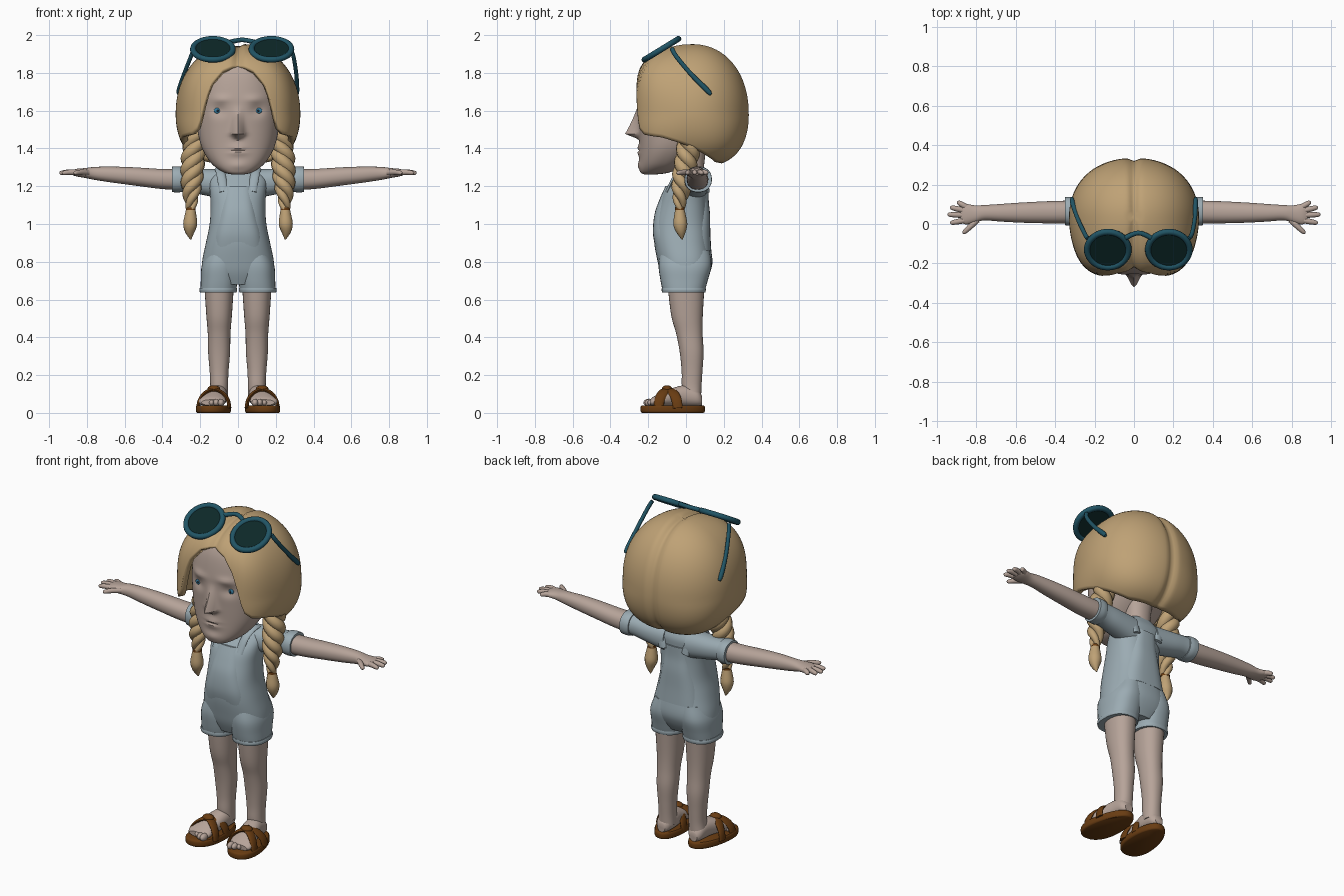
import bpy, bmesh
from math import sin, cos, pi, exp, radians, copysign
from mathutils import Vector

cube = bpy.data.objects.get("Cube")
if cube:
    bpy.data.objects.remove(cube, do_unlink=True)


def material(name, *rgb):
    m = bpy.data.materials.new(name)
    m.use_nodes = True
    m.diffuse_color = (*rgb, 1)
    m.node_tree.nodes["Principled BSDF"].inputs["Base Color"].default_value = (*rgb, 1)
    return m


SKIN = material("skin", .47, .37, .32)
HAIR = material("blond_hair", .52, .36, .18)
CLOTH = material("grey_blue_cloth", .33, .41, .45)
LEATHER = material("brown_leather", .14, .045, .006)
FRAME = material("teal_frame", .015, .09, .13)
LENS = material("dark_lens", .004, .022, .022)
IRIS = material("blue_iris", .04, .2, .34)
PUPIL = material("pupil", .01, .02, .03)


def finish(ob, name, mat, angle=40):
    ob.name = ob.data.name = name
    ob.data.materials.append(mat)
    bpy.ops.object.select_all(action="DESELECT")
    ob.select_set(True)
    bpy.context.view_layer.objects.active = ob
    bpy.ops.object.shade_smooth_by_angle(angle=radians(angle))
    return ob


def skin_rings(name, rings, mat, s=1, cap_end=True, angle=40):
    """Join rings of points into one closed or open surface; s=-1 mirrors it."""
    bm = bmesh.new()
    rows = [[bm.verts.new((p.x * s, p.y, p.z)) for p in r] for r in rings]
    n = len(rows[0])
    for a, b in zip(rows, rows[1:]):
        for i in range(n):
            j = (i + 1) % n
            bm.faces.new((a[i], a[j], b[j], b[i]))
    bm.faces.new(rows[0])
    if cap_end:
        bm.faces.new(rows[-1])
    bmesh.ops.recalc_face_normals(bm, faces=bm.faces)
    me = bpy.data.meshes.new(name)
    bm.to_mesh(me)
    bm.free()
    ob = bpy.data.objects.new(name, me)
    bpy.context.collection.objects.link(ob)
    return finish(ob, name, mat, angle)


def spline(keys, sub):
    """Smooth curve through tuples of any length."""
    k = [keys[0], *keys, keys[-1]]
    out = []
    for a, b, c, d in zip(k, k[1:], k[2:], k[3:]):
        for i in range(sub):
            t = i / sub
            out.append(tuple(q + .5 * t * (r - p + t * (2*p - 5*q + 4*r - w + t * (3*(q - r) + w - p)))
                             for p, q, r, w in zip(a, b, c, d)))
    return out + [tuple(keys[-1])]


def loft(name, axis, keys, mat, s=1, n=32, sub=5, e=2.2, warp=None):
    """Keys hold: position on axis, centre a, centre b, radius a, radius b."""
    rings = []
    for p, ca, cb, ra, rb in spline(keys, sub):
        ring = []
        for i in range(n):
            c, q = cos(2 * pi * i / n), sin(2 * pi * i / n)
            a = ca + ra * copysign(abs(c) ** (2 / e), c)
            b = cb + rb * copysign(abs(q) ** (2 / e), q)
            v = Vector({"x": (p, a, b), "y": (a, p, b), "z": (a, b, p)}[axis])
            ring.append(warp(v) if warp else v)
        rings.append(ring)
    return skin_rings(name, rings, mat, s)


def tube(name, keys, mat, s=1, n=12, sub=4, wide=1, ref=None):
    """Keys hold x, y, z, radius."""
    pts = spline(keys, sub)
    ps = [Vector(p[:3]) for p in pts]
    if ref is None:
        d = ps[-1] - ps[0]
        k = min(range(3), key=lambda i: abs(d[i]))
        ref = Vector([float(i == k) for i in range(3)])
    rings = []
    for i, p in enumerate(ps):
        t = (ps[min(i + 1, len(ps) - 1)] - ps[max(i - 1, 0)]).normalized()
        b = (ref - t * ref.dot(t)).normalized()
        m, r = t.cross(b), pts[i][3]
        rings.append([p + b * r * wide * cos(2 * pi * j / n) + m * r * sin(2 * pi * j / n) for j in range(n)])
    return skin_rings(name, rings, mat, s)


def ball(name, loc, scale, mat):
    bpy.ops.mesh.primitive_uv_sphere_add(segments=20, ring_count=12, location=loc)
    ob = bpy.context.object
    ob.scale = scale
    return finish(ob, name, mat)


# Head with sculpted nose, sockets, lips and chin
def face_warp(v):
    if v.y < -.05:
        x, z = v.x, v.z
        bump = lambda cx, w, cz, h: exp(-((abs(x) - cx) / w) ** 2 - ((z - cz) / h) ** 2)
        f = (1.63 - z) / .155 if z > 1.475 else 1 - (1.475 - z) / .03
        f = min(1, max(0, f))
        v.y -= .075 * f ** 1.3 * exp(-(x / (.016 + .014 * f)) ** 2)
        v.y += .014 * bump(.1, .04, 1.6, .03) - .01 * bump(.09, .05, 1.66, .02)
        v.y += .012 * bump(0, .045, 1.39, .007) - .015 * bump(0, .05, 1.39, .03)
        v.y -= .01 * bump(0, .05, 1.31, .025)
    return v


profile = [(1.262, .03, -.22, -.16), (1.275, .08, -.24, -.08), (1.32, .14, -.245, 0),
           (1.4, .19, -.245, .08), (1.5, .215, -.25, .15), (1.6, .225, -.255, .2),
           (1.7, .22, -.25, .2), (1.8, .2, -.23, .2), (1.86, .15, -.19, .15), (1.9, .05, -.1, .1)]
head = loft("head", "z", [(z, 0, (f + b) / 2, w, (b - f) / 2) for z, w, f, b in profile],
            SKIN, n=128, sub=9, e=2.3, warp=face_warp)
loft("neck", "z", [(1.2, 0, .04, .08, .07), (1.29, 0, .03, .07, .065), (1.42, 0, .03, .08, .08)], SKIN)

# Hair cap: crown-to-hairline sweep, the hairline depending on the azimuth
HAIRLINE = [(0, 50), (15, 57), (24, 68), (29, 80), (35, 103), (42, 109), (60, 113),
            (90, 126), (130, 145), (180, 152)]


def hairline(a):
    for (a0, t0), (a1, t1) in zip(HAIRLINE, HAIRLINE[1:]):
        if a <= a1:
            return t0 + (t1 - t0) * (a - a0) / (a1 - a0)
    return HAIRLINE[-1][1]


def hair_point(a, t):
    d = Vector((sin(t) * sin(a), -sin(t) * cos(a), cos(t)))
    n = 2.15 + 1.4 * max(0, -d.y) ** 2 + .6 * max(0, -d.z)
    r = sum(abs(c) ** n for c in d) ** (-1 / n)
    r *= 1 - .05 * exp(-(d.x * r / .07) ** 2)
    return Vector((.33 * r * d.x, .03 + .305 * r * d.y, 1.58 + (.375 if d.z > 0 else .28) * r * d.z))


ROWS, COLS = 32, 120
rings = []
for k in range(ROWS + 1):
    u = .02 + .98 * k / ROWS
    ring = []
    for i in range(COLS):
        deg = 360 * i / COLS
        ring.append(hair_point(radians(deg), radians(u * hairline(min(deg, 360 - deg)))))
    rings.append(ring)
hair = skin_rings("hair_cap", rings, HAIR, cap_end=False, angle=50)
shell = hair.modifiers.new("thickness", "SOLIDIFY")
shell.thickness, shell.offset = .035, -1

# Romper: body, bib panel
loft("romper_body", "z", [
    (.68, 0, -.01, .12, .1), (.74, 0, -.005, .185, .13), (.8, 0, -.005, .19, .145),
    (.9, 0, -.02, .17, .148), (1, 0, -.025, .15, .143), (1.1, 0, -.015, .145, .128),
    (1.18, 0, 0, .15, .113), (1.24, 0, .025, .15, .09), (1.28, 0, .035, .11, .065),
    (1.3, 0, .04, .07, .05)], CLOTH, n=48, e=2.4)
loft("romper_bib", "z", [
    (.86, 0, -.012, .15, .146), (.95, 0, -.023, .135, .152), (1.05, 0, -.02, .11, .147),
    (1.13, 0, -.01, .095, .13), (1.2, 0, .006, .085, .115)], CLOTH, n=48, e=3.2)

for s, side in ((1, "left"), (-1, "right")):
    # Eye on the face surface
    near = min(head.data.vertices, key=lambda v: (v.co.x - .103 * s) ** 2 + (v.co.z - 1.597) ** 2 + (v.co.y > 0))
    x, y, z = near.co
    ball(side + "_iris", (x, y, z), (.02, .006, .016), IRIS)
    ball(side + "_pupil", (x, y - .004, z), (.007, .004, .007), PUPIL)

    # Romper strap, sleeve, cuff, shorts leg and hem
    tube(side + "_strap", [(.075, -.1, 1.17, .01), (.09, -.05, 1.26, .01), (.1, .03, 1.29, .01),
                           (.09, .1, 1.24, .01), (.075, .115, 1.17, .01)], CLOTH, s, wide=2.4)
    loft(side + "_sleeve", "x", [(.07, .045, 1.21, .075, .08), (.2, .055, 1.225, .07, .068),
                                 (.28, .06, 1.235, .065, .062), (.345, .065, 1.236, .064, .06)], CLOTH, s)
    loft(side + "_sleeve_cuff", "x", [(.295, .062, 1.236, .07, .066), (.32, .064, 1.236, .073, .069),
                                      (.35, .065, 1.236, .071, .067)], CLOTH, s)
    loft(side + "_shorts_leg", "z", [(.64, .105, -.012, .094, .11), (.7, .1, -.01, .097, .125),
                                     (.78, .095, -.005, .097, .14), (.86, .08, -.005, .08, .13)], CLOTH, s, e=2.4)
    loft(side + "_shorts_hem", "z", [(.638, .105, -.012, .097, .114), (.65, .105, -.012, .1, .117),
                                     (.662, .104, -.012, .098, .116)], CLOTH, s, e=2.4)

    # Arm, hand and fingers
    loft(side + "_arm", "x", [(.28, .062, 1.235, .057, .055), (.4, .06, 1.238, .057, .053),
                              (.55, .058, 1.252, .052, .048), (.67, .057, 1.262, .045, .042),
                              (.76, .057, 1.268, .039, .034), (.81, .05, 1.27, .045, .026),
                              (.855, .05, 1.272, .052, .02), (.88, .05, 1.272, .04, .012)], SKIN, s)
    tips = [("little_finger", .85, .085, .895, .112), ("ring_finger", .86, .068, .932, .085),
            ("middle_finger", .86, .045, .945, .048), ("index_finger", .85, .02, .932, .005),
            ("thumb", .795, .02, .868, -.048)]
    for name, bx, by, tx, ty in tips:
        mx, my = (bx + tx) / 2, (by + ty) / 2
        tube(f"{side}_{name}", [(bx, by, 1.272, .015), (mx, my, 1.274, .014),
                                (bx * .1 + tx * .9, by * .1 + ty * .9, 1.27, .011),
                                (tx, ty, 1.268, .004)], SKIN, s)

    # Leg, foot and toes
    loft(side + "_leg", "z", [(.08, .103, .035, .05, .045), (.14, .1, .03, .047, .052),
                              (.22, .1, .032, .05, .055), (.32, .1, .03, .058, .063),
                              (.42, .1, .018, .06, .07), (.52, .1, .005, .068, .084),
                              (.7, .1, 0, .08, .1)], SKIN, s)
    loft(side + "_foot", "y", [(.085, .107, .065, .025, .025), (.06, .106, .08, .045, .045),
                               (0, .108, .09, .052, .056), (-.06, .118, .085, .058, .05),
                               (-.12, .13, .073, .067, .04), (-.17, .137, .06, .07, .027),
                               (-.19, .138, .055, .055, .015)], SKIN, s)
    for i in range(5):
        size = .021 - .002 * i
        ball(f"{side}_toe_{i + 1}", (s * (.09 + .025 * i), -.196 + .008 * i * i / 2, .054),
             (size * .85, size * 1.4, size), SKIN)

    # Sandal: sole tapering to the heel, crossed straps and knot
    taper = lambda v: Vector((.127 + (v.x - .127) * (.92 - .8 * (v.y + .07)) - .1 * (v.y + .07), v.y, v.z))
    loft(side + "_sandal_sole", "z", [(0, .127, -.07, .09, .162), (.008, .127, -.07, .097, .17),
                                      (.032, .127, -.07, .097, .17), (.04, .127, -.07, .092, .163)],
         LEATHER, s, n=40, sub=3, warp=taper)
    for name, dy in (("front", .05), ("rear", -.05)):
        arc = [(.128 + .083 * cos(pi * i / 8), -.095 + dy * cos(pi * i / 8),
                .025 + .097 * sin(pi * i / 8), .01) for i in range(9)]
        tube(f"{side}_sandal_{name}_strap", arc, LEATHER, s, wide=2.7, ref=Vector((0, 1, 0)))
    ball(side + "_sandal_knot", (s * .128, -.1, .126), (.034, .028, .02), LEATHER)

    # Twisted braid, tie and tail
    path = spline([(.215, .02, 1.48, .045), (.235, .01, 1.38, .045), (.242, -.008, 1.28, .044),
                   (.247, -.025, 1.18, .036), (.25, -.033, 1.08, .018)], 8)
    for k in range(3):
        strand = []
        for i, (x, y, z, r) in enumerate(path):
            a = 2 * pi * k / 3 + 4.2 * pi * i / len(path)
            strand.append((x + .7 * r * cos(a), y + .7 * r * sin(a), z, r * .75))
        tube(f"{side}_braid_strand_{k + 1}", strand, HAIR, s, sub=2)
    tube(side + "_braid_tie", [(.25, -.033, 1.088, .026), (.25, -.033, 1.074, .026)], LEATHER, s)
    tube(side + "_braid_tail", [(.25, -.033, 1.09, .022), (.251, -.032, 1.05, .03), (.253, -.03, 1, .037),
                                (.255, -.026, .96, .026), (.25, -.02, .918, .003)], HAIR, s)

# Sunglasses pushed up on the hair
GX, TILT = .022, radians(31.5)
for s, side in ((1, "left"), (-1, "right")):
    spot = (GX + s * .155, -.13, 1.925)
    bpy.ops.mesh.primitive_torus_add(major_radius=.105, minor_radius=.016, major_segments=40,
                                     minor_segments=10, location=spot, rotation=(TILT, 0, 0))
    finish(bpy.context.object, side + "_rim", FRAME)
    bpy.ops.mesh.primitive_cylinder_add(radius=.103, depth=.012, vertices=40,
                                        location=spot, rotation=(TILT, 0, 0))
    finish(bpy.context.object, side + "_lens", LENS)
    tube(side + "_temple", [(GX + s * .255, -.075, 1.93, .012), (GX + s * .272, -.05, 1.885, .012),
                            (GX / 2 + s * .298, .03, 1.79, .012), (s * .312, .11, 1.71, .014),
                            (s * .314, .132, 1.685, .008)], FRAME, wide=.9)
tube("glasses_bridge", [(GX - .065, -.07, 1.963, .013), (GX, -.045, 1.975, .012),
                        (GX + .065, -.07, 1.963, .013)], FRAME)
